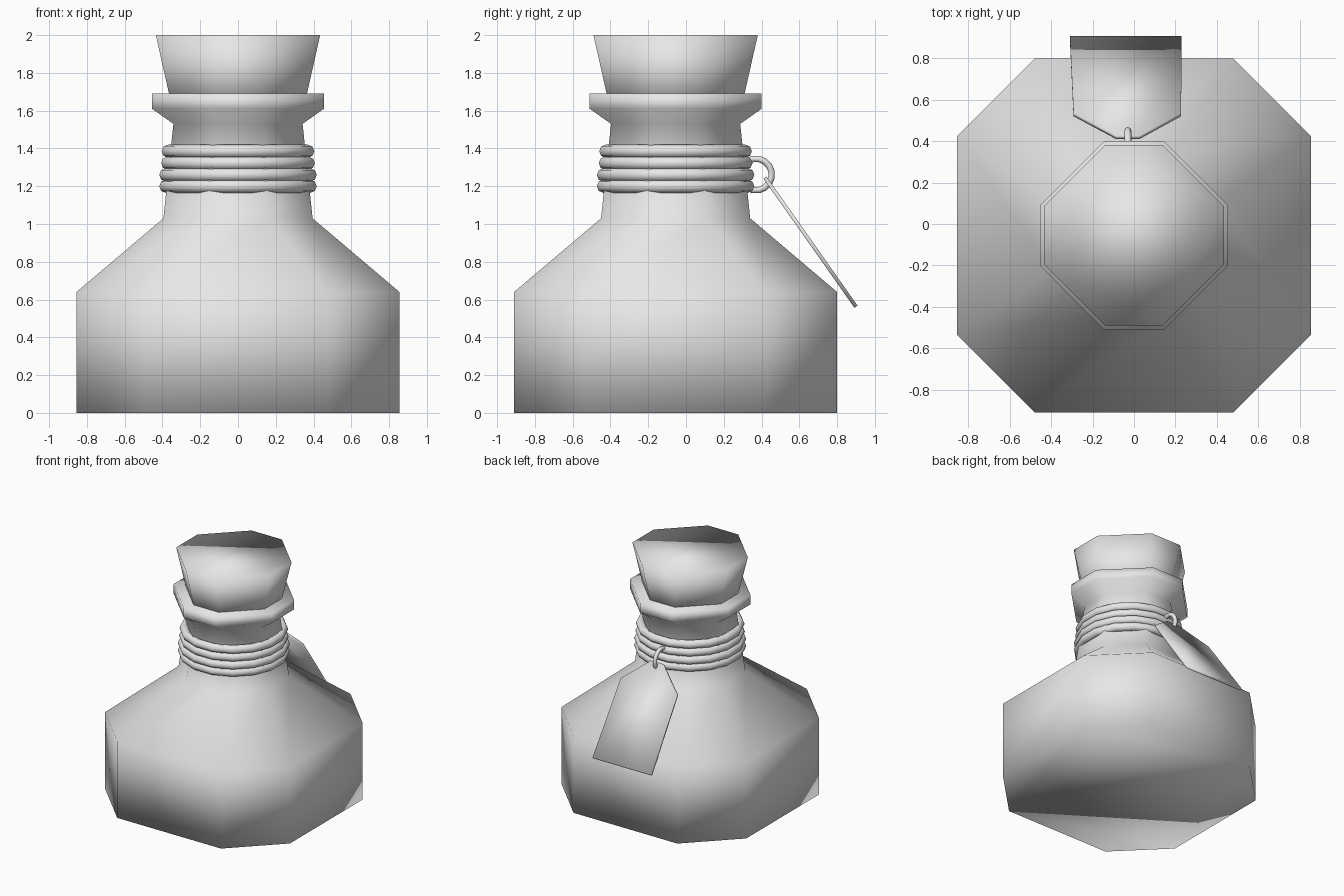
import bpy, bmesh, math
from mathutils import Vector

cube = bpy.data.objects.get("Cube")
if cube:
    bpy.data.objects.remove(cube, do_unlink=True)

AXIS_Y = -0.055   # the bottle sits slightly forward of the tag

grey = bpy.data.materials.new("plain grey")
grey.use_nodes = True
grey.diffuse_color = (0.8, 0.8, 0.8, 1)
grey.node_tree.nodes["Principled BSDF"].inputs["Base Color"].default_value = (0.8, 0.8, 0.8, 1)


def finish(name, bm, loc):
    bmesh.ops.recalc_face_normals(bm, faces=bm.faces)
    for f in bm.faces:
        f.smooth = True
    mesh = bpy.data.meshes.new(name)
    bm.to_mesh(mesh)
    bm.free()
    mesh.materials.append(grey)
    ob = bpy.data.objects.new(name, mesh)
    ob.location = loc
    bpy.context.collection.objects.link(ob)
    return ob


def bridge(bm, loops, closed=False):
    """Join successive vertex loops with quads."""
    pairs = list(zip(loops, loops[1:]))
    if closed:
        pairs.append((loops[-1], loops[0]))
    for a, b in pairs:
        n = len(a)
        for i in range(n):
            j = (i + 1) % n
            bm.faces.new((a[i], a[j], b[j], b[i]))


def octagon_loft(name, sections):
    """Stack of chamfered squares: (height, half width, half flat side)."""
    bm = bmesh.new()
    loops = []
    for z, h, f in sections:
        outline = [(h, -f), (h, f), (f, h), (-f, h), (-h, f), (-h, -f), (-f, -h), (f, -h)]
        loops.append([bm.verts.new((x, y, z)) for x, y in outline])
    bridge(bm, loops)
    bm.faces.new(loops[0])
    bm.faces.new(loops[-1])
    return finish(name, bm, (0, AXIS_Y, 0))


def ring(name, loc, major, minor, segs, sides, upright=False):
    """Torus lying flat, or standing in the side plane."""
    bm = bmesh.new()
    loops = []
    for i in range(segs):
        a = math.tau * (i + 0.5) / segs
        loop = []
        for k in range(sides):
            b = math.tau * k / sides
            r, t = major + minor * math.cos(b), minor * math.sin(b)
            u, v = r * math.cos(a), r * math.sin(a)
            loop.append(bm.verts.new((t, u, v) if upright else (u, v, t)))
        loops.append(loop)
    bridge(bm, loops, closed=True)
    return finish(name, bm, loc)


# Bottle: squat body, sloping shoulder, neck and flared lip
octagon_loft("bottle", [
    (0, 0.855, 0.48), (0.64, 0.855, 0.48), (1.03, 0.395, 0.165),
    (1.53, 0.342, 0.125), (1.61, 0.455, 0.145), (1.69, 0.455, 0.145)])

# Cork stopper, wider at the top
octagon_loft("cork", [(1.6, 0.345, 0.11), (2.0, 0.435, 0.14)])

# Cord wound round the neck
for i, (z, major) in enumerate([(1.2, 0.39), (1.26, 0.39), (1.322, 0.38), (1.385, 0.377)]):
    ring(f"neck_cord_{i + 1}", (0, AXIS_Y, z), major, 0.035, 16, 8)

# Small loop holding the tag
ring("tag_loop", (-0.03, 0.37, 1.262), 0.084, 0.017, 16, 8, upright=True)

# Hanging tag: thin plate with a pointed top, leaning away from the neck
top, bottom = Vector((-0.03, 0.418, 1.246)), Vector((-0.04, 0.9, 0.562))
down = bottom - top
out = Vector((0, -down.z, down.y)).normalized() * 0.01
bm = bmesh.new()
outline = [(-0.055, 0), (-0.26, 0.23), (-0.27, 1), (0.27, 1), (0.26, 0.23), (0.055, 0)]
layers = [[bm.verts.new(down * t + Vector((x, 0, 0)) + out * s) for x, t in outline]
          for s in (-1, 1)]
bridge(bm, layers)
for layer in layers:
    bm.faces.new(layer)
finish("tag", bm, top)
